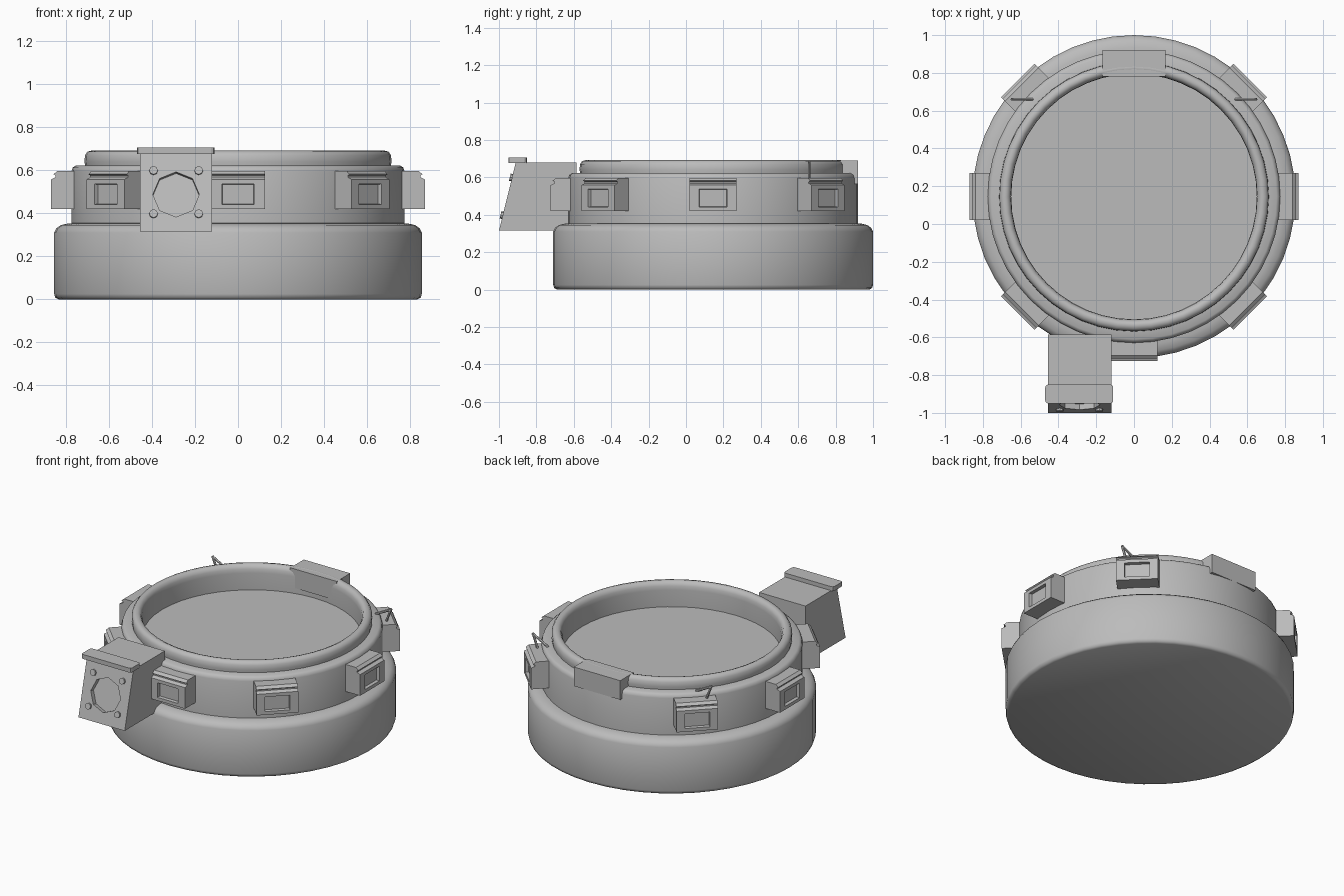
import bpy, bmesh, math
from mathutils import Vector, Matrix

cube = bpy.data.objects.get("Cube")
if cube:
    bpy.data.objects.remove(cube, do_unlink=True)

grey = bpy.data.materials.new("plain grey")
grey.use_nodes = True
grey.diffuse_color = (0.5, 0.5, 0.5, 1)
grey.node_tree.nodes["Principled BSDF"].inputs["Base Color"].default_value = (0.5, 0.5, 0.5, 1)

CY = 0.145          # y of the drum axis
SEGMENTS = 48


def finish(name, bm, matrix=None, smooth=False):
    """Turn a bmesh into a shaded object."""
    bmesh.ops.recalc_face_normals(bm, faces=bm.faces)
    if matrix:
        bm.transform(matrix)
    mesh = bpy.data.meshes.new(name)
    bm.to_mesh(mesh)
    bm.free()
    obj = bpy.data.objects.new(name, mesh)
    bpy.context.collection.objects.link(obj)
    mesh.materials.append(grey)
    if smooth:
        bpy.ops.object.select_all(action='DESELECT')
        obj.select_set(True)
        bpy.context.view_layer.objects.active = obj
        bpy.ops.object.shade_smooth_by_angle(angle=math.radians(50))
    return obj


def lathe(name, profile):
    """Spin an (r, z) profile about the drum axis."""
    bm = bmesh.new()
    verts = [bm.verts.new((r, 0, z)) for r, z in profile]
    edges = [bm.edges.new(pair) for pair in zip(verts, verts[1:])]
    bmesh.ops.spin(bm, geom=verts + edges, cent=(0, 0, 0), axis=(0, 0, 1),
                   angle=math.tau, steps=SEGMENTS, use_duplicate=False)
    bmesh.ops.remove_doubles(bm, verts=bm.verts, dist=0.0005)
    return finish(name, bm, Matrix.Translation((0, CY, 0)), True)


def prism(profile, x0, x1):
    """Extrude a (y, z) outline from x0 to x1."""
    bm = bmesh.new()
    face = bm.faces.new([bm.verts.new((x0, y, z)) for y, z in profile])
    out = bmesh.ops.extrude_face_region(bm, geom=[face])
    moved = [v for v in out["geom"] if isinstance(v, bmesh.types.BMVert)]
    bmesh.ops.translate(bm, verts=moved, vec=(x1 - x0, 0, 0))
    bmesh.ops.recalc_face_normals(bm, faces=bm.faces)
    return bm


def cylinder(name, radius, depth, matrix, sides=8):
    bm = bmesh.new()
    bmesh.ops.create_cone(bm, cap_ends=True, segments=sides, radius1=radius,
                          radius2=radius, depth=depth)
    return finish(name, bm, matrix)


# Drum body: wide base, narrower band, rounded rim and sunken floor
lathe("base", [(0, 0), (0.835, 0), (0.85, 0.008), (0.855, 0.025), (0.855, 0.31),
               (0.845, 0.33), (0.825, 0.345), (0.79, 0.353), (0.76, 0.355)])
lathe("band", [(0.775, 0.34), (0.775, 0.595), (0.769, 0.613), (0.755, 0.622), (0.69, 0.622)])
lathe("rim", [(0.71, 0.61), (0.714, 0.64), (0.712, 0.67), (0.7, 0.687), (0.68, 0.692),
              (0.663, 0.685), (0.653, 0.665), (0.65, 0.64), (0.65, 0.53), (0, 0.53)])

# Clips around the band, with a recessed window and a grooved top lip
CLIP = [(-0.74, 0.42), (-0.87, 0.42), (-0.87, 0.558), (-0.848, 0.568),
        (-0.848, 0.576), (-0.858, 0.582), (-0.84, 0.597), (-0.74, 0.597)]
for i in range(8):
    if i == 4:      # the back carries the rest block instead
        continue
    bm = prism(CLIP, -0.125, 0.125)
    front = min(bm.faces, key=lambda f: f.calc_center_median().y)
    bmesh.ops.inset_individual(bm, faces=[front], thickness=0.03)
    for v in front.verts:
        v.co.x *= 0.72
    bmesh.ops.inset_individual(bm, faces=[front], thickness=0.004)
    bmesh.ops.translate(bm, verts=list(front.verts), vec=(0, 0.02, 0))
    turn = Matrix.Translation((0, CY, 0)) @ Matrix.Rotation(i * math.pi / 4, 4, 'Z')
    finish("clip", bm, turn)

# Block let into the rim at the back
finish("back_block", prism([(0.78, 0.565), (0.92, 0.565), (0.92, 0.69), (0.78, 0.69)],
                           -0.168, 0.168))

# Housing with a sloping face
housing = finish("housing", prism([(-1, 0.315), (-0.91, 0.68), (-0.585, 0.68),
                                   (-0.585, 0.315)], -0.455, -0.12))
normal = Vector((0, -0.971, 0.239))
tilt = normal.to_track_quat('Z', 'Y').to_matrix().to_4x4()


def on_face(x, z):
    """Placement on the sloping face at a given height."""
    y = -1 + (z - 0.315) * 0.09 / 0.365
    return Matrix.Translation((x, y, z)) @ tilt


# Octagonal recess cut into the housing
cutter = cylinder("recess_cutter", 0.108, 0.06, on_face(-0.288, 0.488))
cutter.hide_render = True
cut = housing.modifiers.new("recess", 'BOOLEAN')
cut.operation, cut.solver, cut.object = 'DIFFERENCE', 'EXACT', cutter
bpy.ops.object.select_all(action='DESELECT')
bpy.context.view_layer.objects.active = housing
housing.select_set(True)
bpy.ops.object.modifier_apply(modifier=cut.name)
bpy.data.objects.remove(cutter, do_unlink=True)

# Four bolts around the recess
for x in (-0.393, -0.183):
    for z in (0.397, 0.598):
        cylinder("bolt", 0.02, 0.024, on_face(x, z))

# Lid lip above the sloping face
bm = prism([(-0.95, 0.677), (-0.85, 0.677), (-0.85, 0.706), (-0.95, 0.706)], -0.47, -0.11)
uprights = [e for e in bm.edges if abs(e.verts[0].co.z - e.verts[1].co.z) > 0.02]
bmesh.ops.bevel(bm, geom=uprights, offset=0.015, segments=2, affect='EDGES', profile=0.5)
finish("lid_lip", bm)

# Bent wire hooks above the two rear diagonal clips
for side in (-1, 1):
    points = [Vector((side * x, 0.66, z)) for x, z in ((0.54, 0.625), (0.645, 0.68), (0.61, 0.59))]
    for a, b in zip(points, points[1:]):
        aim = (b - a).to_track_quat('Z', 'Y').to_matrix().to_4x4()
        cylinder("hook_wire", 0.008, (b - a).length + 0.008,
                 Matrix.Translation((a + b) / 2) @ aim, 6)
